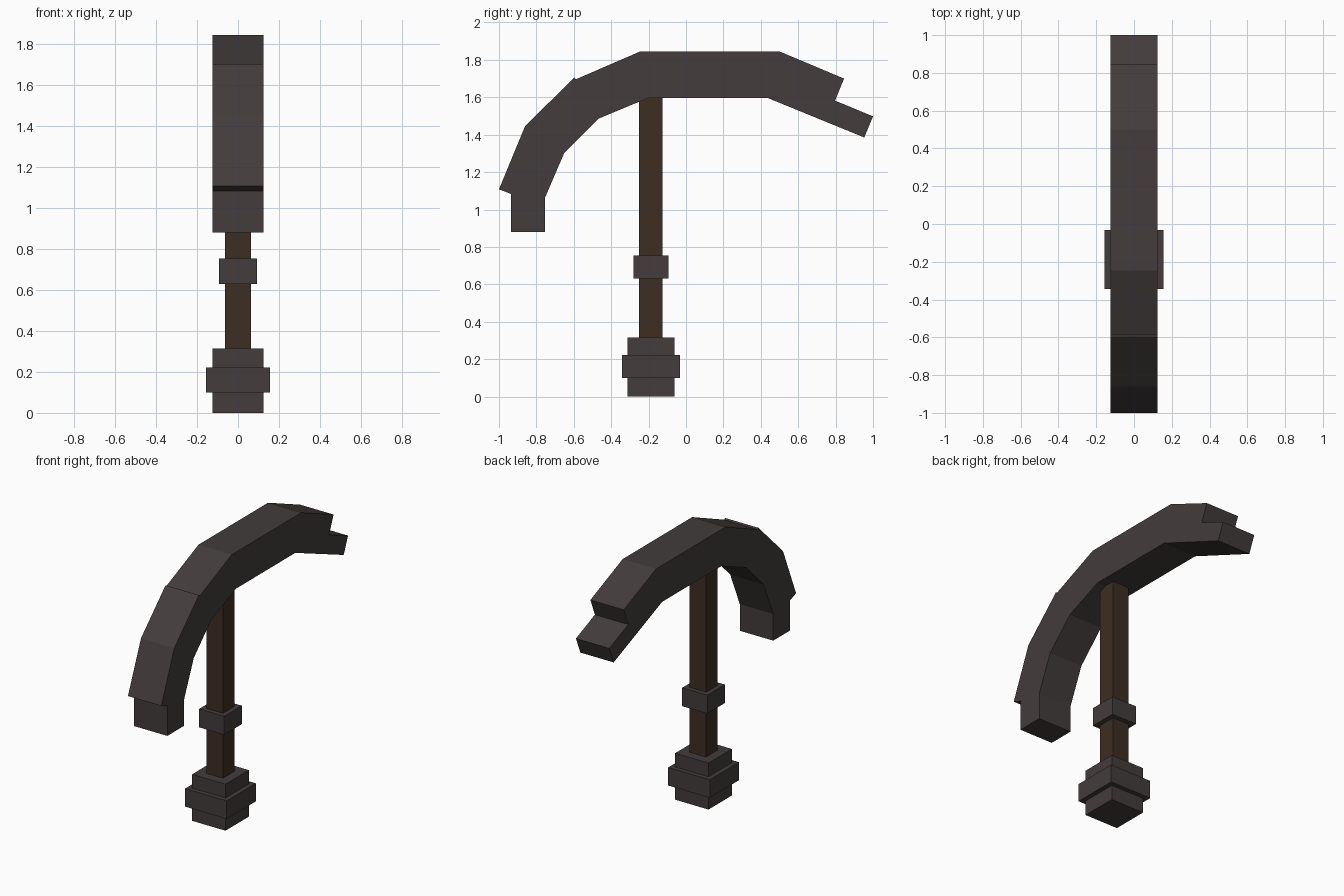
import bpy
import bmesh
from mathutils import Vector

cube = bpy.data.objects.get("Cube")
if cube:
    bpy.data.objects.remove(cube, do_unlink=True)


def material(name, color):
    mat = bpy.data.materials.new(name)
    mat.use_nodes = True
    mat.diffuse_color = (*color, 1)
    bsdf = mat.node_tree.nodes["Principled BSDF"]
    bsdf.inputs["Base Color"].default_value = (*color, 1)
    bsdf.inputs["Roughness"].default_value = 0.9
    return mat


def add_object(name, bm, mat):
    bmesh.ops.recalc_face_normals(bm, faces=bm.faces)
    mesh = bpy.data.meshes.new(name)
    bm.to_mesh(mesh)
    bm.free()
    mesh.materials.append(mat)
    obj = bpy.data.objects.new(name, mesh)
    bpy.context.collection.objects.link(obj)
    return obj


SHAFT_Y = -0.1875


def square_block(name, half, bottom, top, mat):
    """Square block centred on the shaft axis."""
    bm = bmesh.new()
    bmesh.ops.create_cube(bm, size=1)
    bmesh.ops.scale(bm, vec=(half * 2, half * 2, top - bottom), verts=bm.verts)
    bmesh.ops.translate(bm, vec=(0, SHAFT_Y, (bottom + top) / 2), verts=bm.verts)
    return add_object(name, bm, mat)


def extruded_profile(name, outline, half, mat):
    """Side outline in y and z, extruded across x."""
    bm = bmesh.new()
    face = bm.faces.new([bm.verts.new((-half, y, z)) for y, z in outline])
    result = bmesh.ops.extrude_face_region(bm, geom=[face])
    moved = [v for v in result["geom"] if isinstance(v, bmesh.types.BMVert)]
    bmesh.ops.translate(bm, vec=Vector((2 * half, 0, 0)), verts=moved)
    return add_object(name, bm, mat)


iron = material("dark iron", (0.056, 0.045, 0.045))
wood = material("dark wood", (0.046, 0.027, 0.016))

# Shaft with its collar and stepped pommel
square_block("shaft", 0.0625, 0.30, 1.62, wood)
square_block("shaft_collar", 0.094, 0.63, 0.755, iron)
square_block("pommel", 0.125, 0.0, 0.315, iron)
square_block("pommel_ring", 0.156, 0.10, 0.222, iron)

# Curved head: outer edge front to back, stepped rear tip, then inner edge
outer = [(-0.935, 1.083), (-1.0, 1.108), (-0.86, 1.447), (-0.597, 1.705),
         (-0.587, 1.697), (-0.245, 1.845), (0.5, 1.845), (0.845, 1.70)]
rear_tip = [(0.797, 1.582), (1.0, 1.498), (0.953, 1.385)]
inner = [(0.435, 1.597), (-0.20, 1.597), (-0.465, 1.487),
         (-0.652, 1.30), (-0.755, 1.06)]
front_tip = [(-0.755, 0.88), (-0.935, 0.88)]
extruded_profile("curved_head", outer + rear_tip + inner + front_tip, 0.125, iron)
